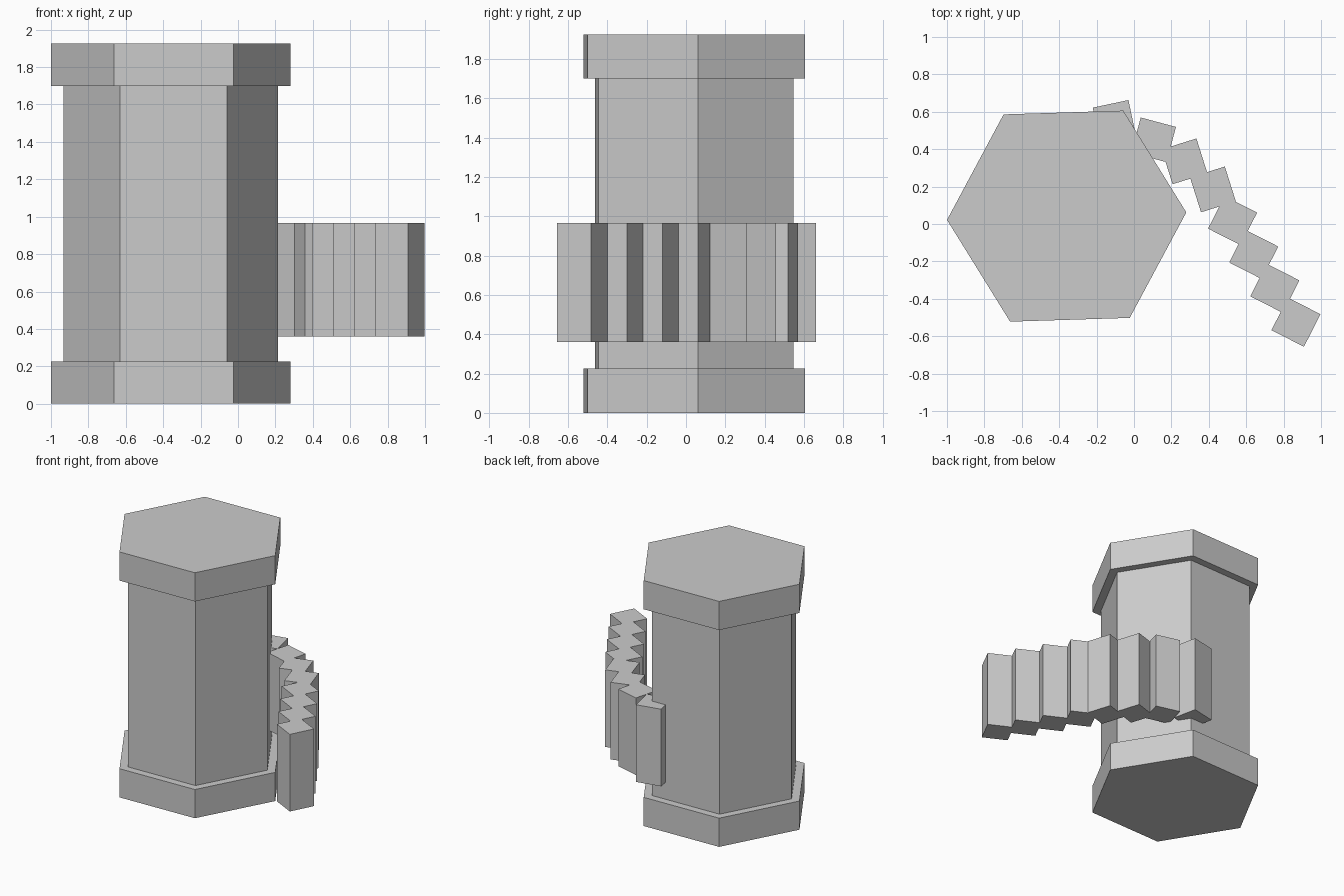
import bpy
from math import radians

cube = bpy.data.objects.get("Cube")
if cube:
    bpy.data.objects.remove(cube, do_unlink=True)

grey = bpy.data.materials.new("light_grey")
grey.use_nodes = True
COLOR = (0.6, 0.6, 0.6, 1)
grey.diffuse_color = COLOR
grey.node_tree.nodes["Principled BSDF"].inputs["Base Color"].default_value = COLOR

CENTRE = (-0.36, 0.042)
TURN = radians(31.8)  # primitive's first corner lies on +y


def hexagon(name, radius, z0, z1):
    bpy.ops.mesh.primitive_cylinder_add(
        vertices=6, radius=radius, depth=z1 - z0,
        location=(*CENTRE, (z0 + z1) / 2), rotation=(0, 0, TURN))
    obj = bpy.context.object
    obj.name = name
    obj.data.materials.append(grey)


def handle_block(name, x, y, angle):
    bpy.ops.mesh.primitive_cube_add(
        size=1, location=(x, y, 0.663), rotation=(0, 0, radians(angle)))
    obj = bpy.context.object
    obj.name = name
    obj.scale = (0.195, 0.195, 0.605)
    obj.data.materials.append(grey)


# Hexagonal column with wider end caps
hexagon("bottom_cap", 0.64, 0, 0.225)
hexagon("column", 0.573, 0.225, 1.7)
hexagon("top_cap", 0.64, 1.7, 1.925)

# Curved start of the handle, then a straight run of blocks
blocks = [(-0.105, 0.547, 12), (0.105, 0.45, -15),
          (0.27, 0.335, 17.5), (0.422, 0.185, 17.5)]
blocks += [(0.527 + 0.113 * i, 0.018 - 0.181 * i, -27) for i in range(4)]
for i, block in enumerate(blocks):
    handle_block(f"handle_block_{i + 1}", *block)
